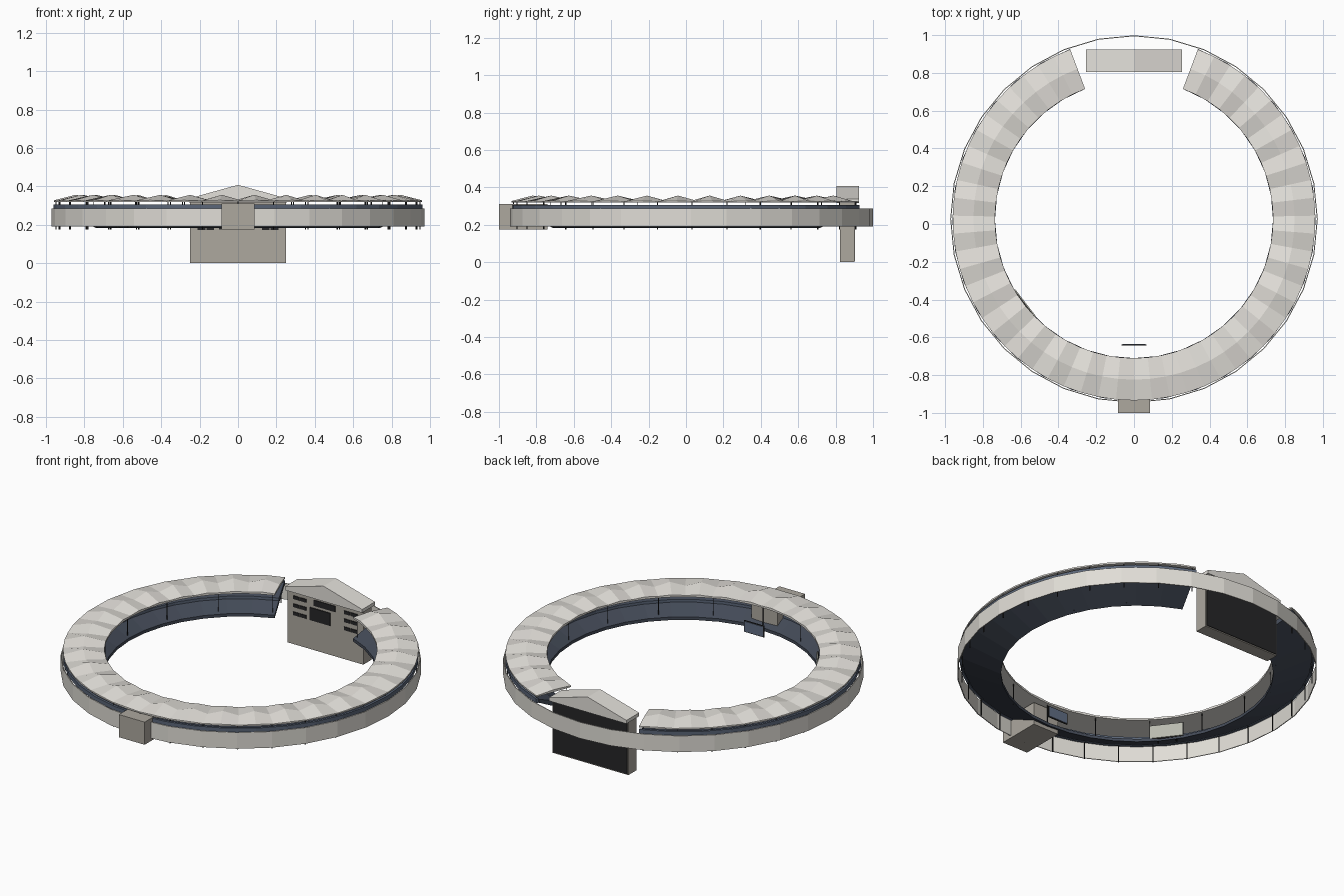
import bpy, bmesh, math
from mathutils import Matrix

if "Cube" in bpy.data.objects:
    bpy.data.objects.remove(bpy.data.objects["Cube"])

CY = 0.026                     # ring centre in y
GAP = math.radians(20.6)       # half opening at the back
BAYS = 28


def mat(name, hexa):
    m = bpy.data.materials.new(name)
    c = [int(hexa[i:i + 2], 16) / 255 for i in (0, 2, 4)]
    m.diffuse_color = [x / 12.92 if x < 0.04045 else ((x + 0.055) / 1.055) ** 2.4 for x in c] + [1]
    m.use_nodes = True
    m.node_tree.nodes["Principled BSDF"].inputs["Base Color"].default_value = m.diffuse_color
    return m


ROOF = mat("pale roof", "E4E1DB")
WALL = mat("light concrete", "E0DDD6")
STONE = mat("grey stone", "ADA89F")
SEAT = mat("dark slate", "434A57")
BAND = mat("slate blue", "5A6577")
SCREEN = mat("screen blue", "616E84")
BOARD = mat("board grey", "B8BAAE")
BLACK = mat("near black", "262627")


def finish(name, bm, material):
    bmesh.ops.recalc_face_normals(bm, faces=bm.faces)
    me = bpy.data.meshes.new(name)
    bm.to_mesh(me)
    bm.free()
    me.materials.append(material)
    ob = bpy.data.objects.new(name, me)
    bpy.context.collection.objects.link(ob)
    return ob


def polar(r, a, z):
    """Angle runs from the back (+y) clockwise."""
    return (r * math.sin(a), CY + r * math.cos(a), z)


def sweep(name, profile, material, n, full=False):
    """Sweep a closed (r, z) profile around the ring."""
    bm = bmesh.new()
    a0, a1 = (0, 2 * math.pi) if full else (GAP, 2 * math.pi - GAP)
    rings = [[bm.verts.new(polar(r, a0 + (a1 - a0) * i / n, z)) for r, z in profile]
             for i in range(n if full else n + 1)]
    k = len(profile)
    for i in range(n):
        p, q = rings[i], rings[(i + 1) % len(rings)]
        for j in range(k):
            bm.faces.new((p[j], p[(j + 1) % k], q[(j + 1) % k], q[j]))
    if not full:
        bm.faces.new(rings[0])
        bm.faces.new(rings[-1][::-1])
    return finish(name, bm, material)


def add_box(bm, x0, x1, y0, y1, z0, z1, m=Matrix()):
    t = Matrix.Translation(((x0 + x1) / 2, (y0 + y1) / 2, (z0 + z1) / 2))
    s = Matrix.Diagonal((x1 - x0, y1 - y0, z1 - z0, 1))
    bmesh.ops.create_cube(bm, size=1, matrix=m @ t @ s)


def box(name, dims, material, m=Matrix()):
    bm = bmesh.new()
    add_box(bm, *dims, m)
    return finish(name, bm, material)


# Outer wall (full circle) and the blue band above it
sweep("outer_wall", [(0.968, 0.19), (0.973, 0.19), (0.973, 0.286), (0.968, 0.286)], WALL, 32, True)
sweep("upper_band", [(0.948, 0.28), (0.962, 0.28), (0.962, 0.306), (0.948, 0.306)], BAND, 32)

# Raked seating bowl with a blue walkway front halfway up
sweep("seating_bowl", [(0.736, 0.182), (0.736, 0.2), (0.83, 0.248), (0.83, 0.26),
                       (0.945, 0.3), (0.945, 0.28)], SEAT, 32)
sweep("walkway_front", [(0.826, 0.244), (0.826, 0.262), (0.832, 0.262), (0.832, 0.244)], BAND, 32)

# Folded roof: each bay peaks at its middle
bm = bmesh.new()
cols = []
for i in range(2 * BAYS + 1):
    a = GAP + (2 * math.pi - 2 * GAP) * i / (2 * BAYS)
    up = i % 2
    cols.append([bm.verts.new(polar(r, a, z)) for r, z in (
        (0.736, 0.318), (0.736, 0.327 + 0.005 * up), (0.85, 0.332 + 0.024 * up),
        (0.96, 0.325 + 0.003 * up), (0.96, 0.318))])
for p, q in zip(cols, cols[1:]):
    for j in range(5):
        bm.faces.new((p[j], p[(j + 1) % 5], q[(j + 1) % 5], q[j]))
bm.faces.new(cols[0])
bm.faces.new(cols[-1][::-1])
finish("folded_roof", bm, ROOF)

# Roof posts, outer and inner rings
bm = bmesh.new()
for i in range(BAYS + 1):
    a = GAP + 0.02 + (2 * math.pi - 2 * GAP - 0.04) * i / BAYS
    rot = Matrix.Translation((0, CY, 0)) @ Matrix.Rotation(-a, 4, 'Z')
    add_box(bm, -0.0025, 0.0025, 0.946, 0.951, 0.175, 0.32, rot)
    if i % 2 == 0:
        add_box(bm, -0.0015, 0.0015, 0.75, 0.753, 0.19, 0.32, rot)
finish("roof_posts", bm, BLACK)

# Entrance block at the front, with the hanging screen inside
box("entrance_block", (-0.085, 0.085, -1.0, -0.74, 0.175, 0.31), STONE)
box("front_screen_frame", (-0.066, 0.066, -0.643, -0.639, 0.183, 0.252), BLACK)
box("front_screen", (-0.061, 0.061, -0.64, -0.636, 0.188, 0.247), SCREEN)

# Side board with frame and two legs
side = Matrix.Translation((0, CY, 0)) @ Matrix.Rotation(math.radians(127.5), 4, 'Z')
box("side_board", (-0.09, 0.09, 0.725, 0.732, 0.198, 0.275), BOARD, side)
bm = bmesh.new()
add_box(bm, -0.094, 0.094, 0.73, 0.736, 0.194, 0.279, side)
for x in (-0.05, 0.05):
    add_box(bm, x - 0.004, x + 0.004, 0.735, 0.76, 0.182, 0.2, side)
finish("side_board_frame", bm, BLACK)

# Back tower with gabled roof
box("tower_body", (-0.25, 0.25, 0.823, 0.9, 0, 0.32), STONE)
bm = bmesh.new()
outline = [(-0.255, 0.317), (0.255, 0.317), (0.255, 0.337), (0, 0.408), (-0.255, 0.337)]
f = bm.faces.new([bm.verts.new((x, 0.805, z)) for x, z in outline])
ext = bmesh.ops.extrude_face_region(bm, geom=[f])
bmesh.ops.translate(bm, vec=(0, 0.12, 0), verts=[v for v in ext["geom"] if isinstance(v, bmesh.types.BMVert)])
finish("tower_roof", bm, ROOF)
box("tower_back_panel", (-0.243, 0.243, 0.899, 0.904, 0.006, 0.316), BLACK)

# Tower windows and screen on the inner face
bm = bmesh.new()
for s in (-1, 1):
    for x in (0.145, 0.19):
        for z in (0.28, 0.232, 0.184):
            add_box(bm, s * x - 0.02, s * x + 0.02, 0.819, 0.824, z - 0.01, z + 0.01)
add_box(bm, -0.075, 0.065, 0.819, 0.824, 0.265, 0.3)
add_box(bm, -0.1, 0.035, 0.817, 0.824, 0.175, 0.25)
finish("tower_windows", bm, BLACK)
